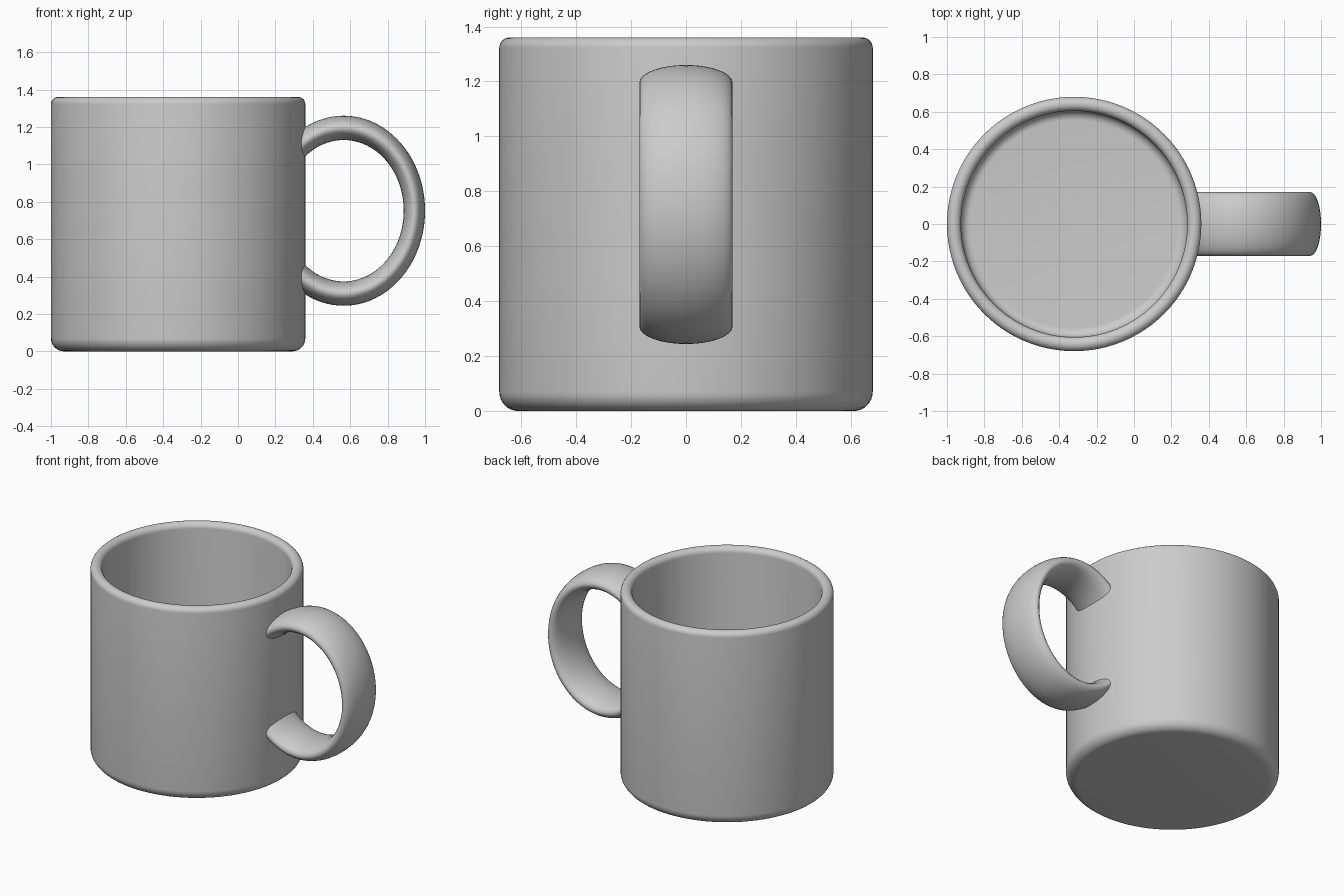
import bpy, bmesh
from math import sin, cos, pi, radians
from mathutils import Vector

cube = bpy.data.objects.get("Cube")
if cube:
    bpy.data.objects.remove(cube, do_unlink=True)

# Single glaze colour
glaze = bpy.data.materials.new("grey glaze")
glaze.use_nodes = True
GREY = (0.6, 0.6, 0.6, 1)
glaze.diffuse_color = GREY
glaze.node_tree.nodes["Principled BSDF"].inputs["Base Color"].default_value = GREY

CUP_X, RADIUS, HEIGHT, WALL = -0.32, 0.68, 1.36, 0.075


def finish(bm, name):
    bmesh.ops.recalc_face_normals(bm, faces=bm.faces)
    mesh = bpy.data.meshes.new(name)
    bm.to_mesh(mesh)
    bm.free()
    mesh.materials.append(glaze)
    obj = bpy.data.objects.new(name, mesh)
    bpy.context.collection.objects.link(obj)
    bpy.ops.object.select_all(action='DESELECT')
    obj.select_set(True)
    bpy.context.view_layer.objects.active = obj
    bpy.ops.object.shade_smooth_by_angle(angle=radians(40))
    return obj


def arc(r, z, rad, start, end, steps=8):
    """Points of a rounded corner in the cup's profile (angles in degrees)."""
    angles = [radians(start + (end - start) * i / steps) for i in range(steps + 1)]
    return [Vector((r + rad * cos(a), 0, z + rad * sin(a))) for a in angles]


# Cup: one profile from the base centre, over the rim, to the inside floor
foot, rim, fillet = 0.07, WALL / 2, 0.05
inner = RADIUS - WALL
profile = [Vector((0, 0, 0))]
profile += arc(RADIUS - foot, foot, foot, -90, 0)
profile += arc(RADIUS - rim, HEIGHT - rim, rim, 0, 180, 14)
profile += arc(inner - fillet, WALL + fillet, fillet, 0, -90)
profile.append(Vector((0, 0, WALL)))

bm = bmesh.new()
verts = [bm.verts.new(p) for p in profile]
edges = [bm.edges.new(pair) for pair in zip(verts, verts[1:])]
bmesh.ops.spin(bm, geom=verts + edges, cent=(0, 0, 0), axis=(0, 0, 1),
               angle=2 * pi, steps=96)
bmesh.ops.remove_doubles(bm, verts=bm.verts, dist=0.0001)
bmesh.ops.translate(bm, vec=(CUP_X, 0, 0), verts=bm.verts)
finish(bm, "cup")

# Handle: a tall ring with a wide elliptical section, cut off inside the wall
RINGS, SIDES = 96, 32
bm = bmesh.new()
loops = []
for i in range(RINGS):
    a = 2 * pi * i / RINGS
    loop = []
    for j in range(SIDES):
        b = 2 * pi * j / SIDES
        x = 0.565 + (0.378 + 0.057 * cos(b)) * cos(a)
        z = 0.752 + (0.443 + 0.065 * cos(b)) * sin(a)
        loop.append(bm.verts.new((x, 0.17 * sin(b), z)))
    loops.append(loop)
for i in range(RINGS):
    here, there = loops[i], loops[(i + 1) % RINGS]
    for j in range(SIDES):
        k = (j + 1) % SIDES
        bm.faces.new((here[j], here[k], there[k], there[j]))
cut = bmesh.ops.bisect_plane(bm, geom=bm.verts[:] + bm.edges[:] + bm.faces[:],
                             plane_co=(0.31, 0, 0), plane_no=(1, 0, 0),
                             clear_inner=True)
rims = [e for e in cut["geom_cut"] if isinstance(e, bmesh.types.BMEdge)]
bmesh.ops.holes_fill(bm, edges=rims, sides=0)
finish(bm, "handle")
